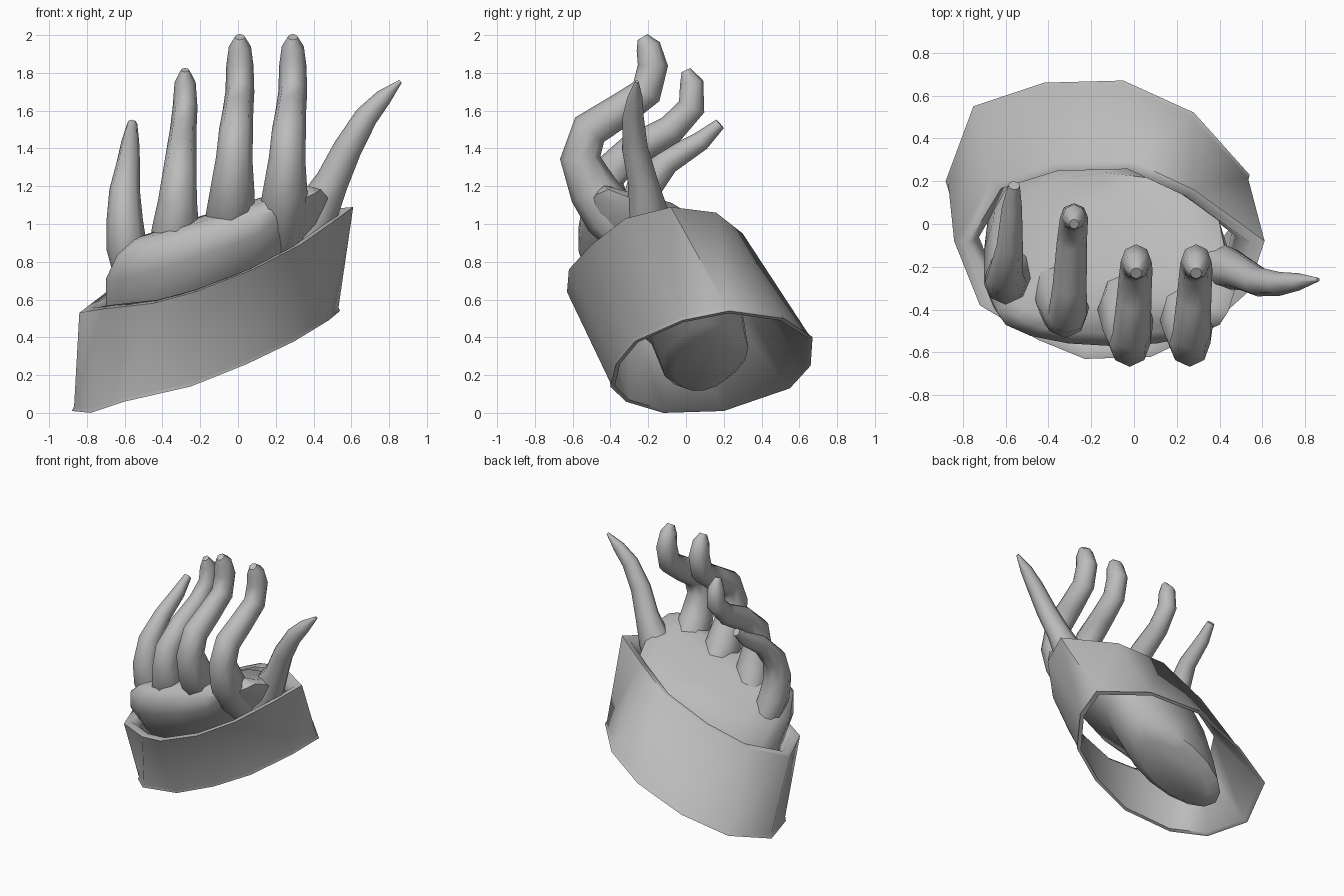
import bpy
import bmesh
import math
from mathutils import Vector

default_cube = bpy.data.objects.get("Cube")
if default_cube:
    bpy.data.objects.remove(default_cube, do_unlink=True)

# Single plain material
GREY = (0.5, 0.5, 0.5, 1)
material = bpy.data.materials.new("plain grey")
material.use_nodes = True
material.diffuse_color = GREY
material.node_tree.nodes["Principled BSDF"].inputs["Base Color"].default_value = GREY


def loft(name, rings, capped=True, angle=50):
    """Bridge a sequence of equal closed rings into one surface."""
    bm = bmesh.new()
    loops = [[bm.verts.new(point) for point in ring] for ring in rings]
    pairs = list(zip(loops, loops[1:]))
    if not capped:
        pairs.append((loops[-1], loops[0]))
    for lower, upper in pairs:
        count = len(lower)
        for i in range(count):
            j = (i + 1) % count
            bm.faces.new((lower[i], lower[j], upper[j], upper[i]))
    if capped:
        bm.faces.new(loops[0])
        bm.faces.new(loops[-1])
    bmesh.ops.recalc_face_normals(bm, faces=bm.faces)
    mesh = bpy.data.meshes.new(name)
    bm.to_mesh(mesh)
    bm.free()
    mesh.materials.append(material)
    obj = bpy.data.objects.new(name, mesh)
    bpy.context.collection.objects.link(obj)
    bpy.ops.object.select_all(action="DESELECT")
    obj.select_set(True)
    bpy.context.view_layer.objects.active = obj
    bpy.ops.object.shade_smooth_by_angle(angle=math.radians(angle))
    return obj


def ellipse(center, side, depth, count):
    """Closed ring around a centre, spanned by two half-axis vectors."""
    ring = []
    for i in range(count):
        turn = math.tau * i / count
        ring.append(center + side * math.cos(turn) + depth * math.sin(turn))
    return ring


def digit(name, path, across, shift=0, sides=8):
    """Tapered, slightly narrow tube through (x, y, z, radius) stations."""
    centers = [Vector(station[:3]) + Vector((shift, 0, 0)) for station in path]
    rings = []
    for i, center in enumerate(centers):
        before = centers[max(i - 1, 0)]
        after = centers[min(i + 1, len(centers) - 1)]
        tangent = (after - before).normalized()
        side = (across - tangent * across.dot(tangent)).normalized()
        depth = tangent.cross(side)
        radius = path[i][3]
        rings.append(ellipse(center, side * radius * .9, depth * radius, sides))
    return loft(name, rings)


def scaled(ring, factor):
    """Scale a ring about its own middle."""
    middle = sum(ring, Vector()) / len(ring)
    return [middle.lerp(point, factor) for point in ring]


def between(low, high, factor):
    """Ring part of the way from one ring to another."""
    return [a.lerp(b, factor) for a, b in zip(low, high)]


# Cuff: a slanted sleeve whose inside narrows to a neck below the top rim
top_rim = [Vector(p) for p in (
    (.61, -.08, 1.09), (.28, .16, 1.06), (-.02, .3, .95), (-.38, .29, .79),
    (-.67, .2, .66), (-.84, -.08, .53), (-.72, -.38, .55), (-.45, -.54, .58),
    (-.23, -.63, .64), (.08, -.62, .76), (.33, -.5, .89), (.53, -.32, 1.03))]
low_rim = [Vector(p) for p in (
    (.54, .23, .54), (.28, .52, .5), (-.05, .67, .4), (-.42, .66, .25),
    (-.75, .55, .13), (-.88, .2, .01), (-.78, -.12, 0), (-.6, -.32, .06),
    (-.25, -.4, .14), (.05, -.37, .26), (.3, -.27, .38), (.48, -.02, .49))]
lip_top = scaled(between(low_rim, top_rim, .04), .985)
neck = scaled(between(low_rim, top_rim, .87), .83)
loft("cuff", [low_rim, lip_top, top_rim, scaled(top_rim, .91), neck,
              scaled(low_rim, .955)], capped=False, angle=65)

# Palm: slanted elliptical sections from the rounded wrist stump to the knuckles
# Each section is centre, half width, half depth, rise along x
palm_sections = (
    ((-.28, .1, .24), .3, .16, .4),
    ((-.26, .1, .3), .41, .23, .4),
    ((-.21, .05, .48), .47, .25, .4),
    ((-.13, -.12, .77), .57, .36, .4),
    ((-.11, -.28, .92), .59, .29, .36),
    ((-.1, -.41, 1.01), .54, .16, .32),
    ((-.09, -.43, 1.06), .46, .08, .31),
)
palm_rings = []
for center, width, depth, rise in palm_sections:
    palm_rings.append(ellipse(Vector(center), Vector((width, 0, width * rise)),
                              Vector((0, depth, depth * .2)), 16))
loft("palm", palm_rings)

# Fingers: flared at the knuckles, swept forward, then curling back and up
long_finger = (
    (-.04, -.29, .92, .12), (-.04, -.4, 1.05, .145), (-.03, -.49, 1.18, .13),
    (-.02, -.56, 1.35, .107), (-.01, -.51, 1.5, .1), (0, -.35, 1.6, .09),
    (.01, -.21, 1.7, .085), (.01, -.175, 1.84, .08), (.01, -.2, 1.94, .065),
    (.01, -.23, 1.99, .03))
ring_finger = (
    (-.36, -.28, .82, .13), (-.33, -.37, .97, .14), (-.32, -.42, 1.12, .115),
    (-.31, -.42, 1.26, .1), (-.3, -.28, 1.39, .088), (-.29, -.08, 1.5, .078),
    (-.28, .03, 1.62, .073), (-.28, .03, 1.75, .062), (-.28, 0, 1.815, .025))
little_finger = (
    (-.56, -.2, .74, .11), (-.59, -.25, .88, .12), (-.6, -.27, 1.02, .107),
    (-.6, -.23, 1.18, .09), (-.58, -.1, 1.33, .068), (-.57, .08, 1.44, .052),
    (-.56, .18, 1.53, .03))
across_x = Vector((1, 0, 0))
digit("index_finger", long_finger, across_x, shift=.28)
digit("middle_finger", long_finger, across_x)
digit("ring_finger", ring_finger, across_x)
digit("little_finger", little_finger, across_x)

# Thumb: leans out sideways to a fine tip
thumb = (
    (.28, -.2, .84, .14), (.41, -.2, 1.06, .12), (.5, -.23, 1.23, .088),
    (.58, -.27, 1.4, .076), (.68, -.28, 1.57, .062), (.77, -.27, 1.67, .045),
    (.86, -.26, 1.755, .01))
digit("thumb", thumb, Vector((0, 1, 0)))
